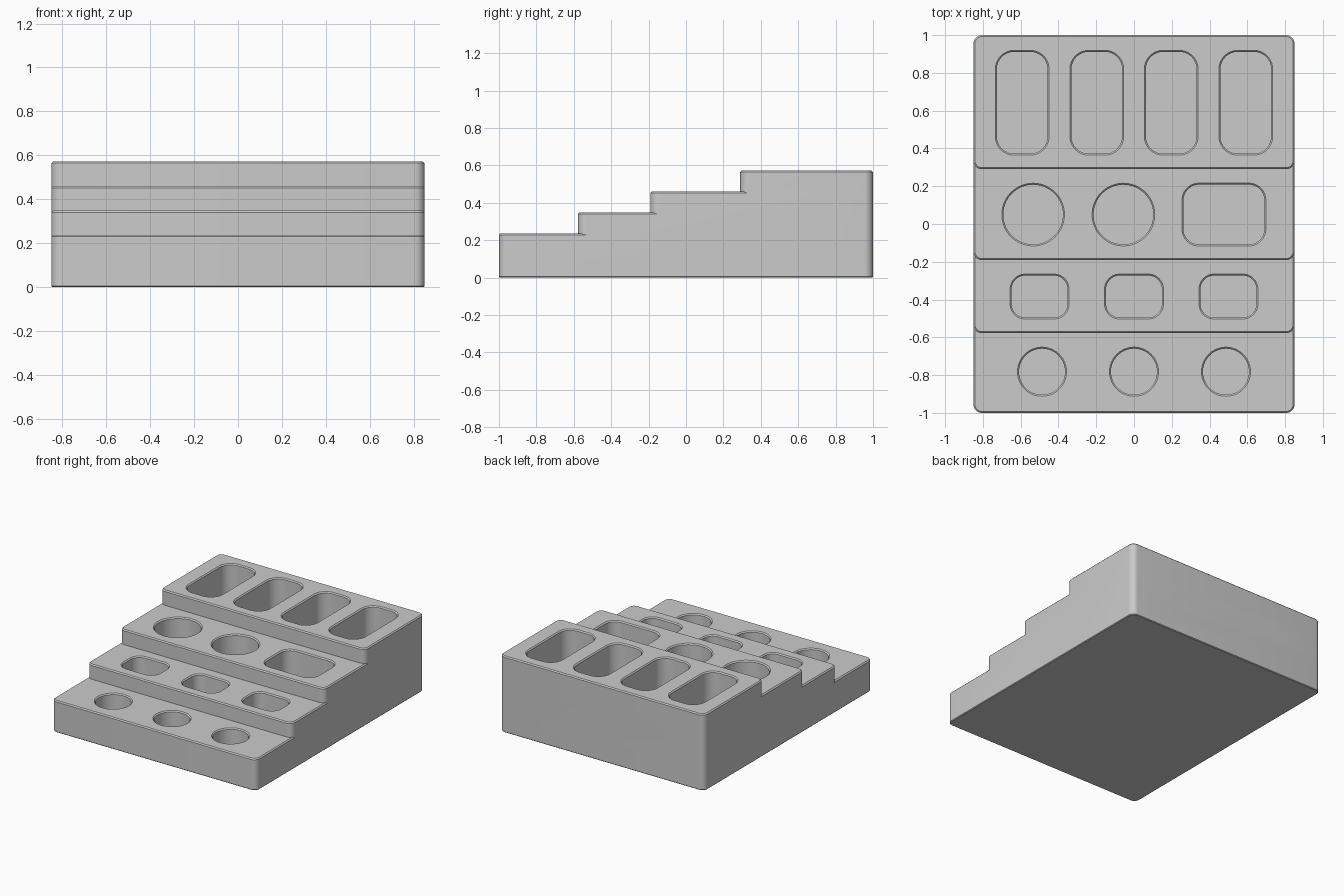
import bpy, bmesh, math

if "Cube" in bpy.data.objects:
    bpy.data.objects.remove(bpy.data.objects["Cube"])

grey = bpy.data.materials.new("plain grey")
grey.diffuse_color = (0.6, 0.6, 0.6, 1)
grey.use_nodes = True
grey.node_tree.nodes["Principled BSDF"].inputs["Base Color"].default_value = grey.diffuse_color

BEVEL = 0.008


def outline(cx, cy, w, h, r, seg):
    """Rounded rectangle; a circle when r is half of both sides."""
    pts = []
    for k, (sx, sy) in enumerate([(1, 1), (-1, 1), (-1, -1), (1, -1)]):
        for i in range(seg + 1):
            a = math.pi / 2 * (k + i / seg)
            pts.append((cx + sx * (w / 2 - r) + r * math.cos(a),
                        cy + sy * (h / 2 - r) + r * math.sin(a)))
    return pts


def add_loft(bm, cx, cy, w, h, r, rings, seg):
    """Closed solid through rings of (z, outward offset)."""
    loops = []
    for z, o in rings:
        pts = outline(cx, cy, w + 2 * o, h + 2 * o, r + o, seg)
        loops.append([bm.verts.new((x, y, z)) for x, y in pts])
    for a, b in zip(loops, loops[1:]):
        for i in range(len(a)):
            j = (i + 1) % len(a)
            bm.faces.new((a[i], a[j], b[j], b[i]))
    bm.faces.new(loops[0][::-1])
    bm.faces.new(loops[-1])


def make_object(name, bm):
    bmesh.ops.remove_doubles(bm, verts=bm.verts, dist=1e-5)
    bmesh.ops.recalc_face_normals(bm, faces=bm.faces)
    mesh = bpy.data.meshes.new(name)
    bm.to_mesh(mesh)
    bm.free()
    mesh.materials.append(grey)
    ob = bpy.data.objects.new(name, mesh)
    bpy.context.collection.objects.link(ob)
    return ob


def combine(target, tool, operation):
    mod = target.modifiers.new(operation.lower(), 'BOOLEAN')
    mod.operation, mod.object, mod.solver = operation, tool, 'EXACT'
    bpy.context.view_layer.objects.active = target
    bpy.ops.object.modifier_apply(modifier=mod.name)
    bpy.data.objects.remove(tool)


# Stepped body: four overlapping blocks sharing the back wall
tiers = [(-1.0, 0.237), (-0.578, 0.348), (-0.191, 0.46), (0.29, 0.572)]
body = None
for front, top in tiers:
    bm = bmesh.new()
    add_loft(bm, 0, (1 + front) / 2, 1.7, 1 - front, 0.045,
             [(0, -0.005), (0.005, 0), (top - BEVEL, 0), (top, -BEVEL)], 8)
    block = make_object("stepped_organizer", bm)
    if body is None:
        body = block
    else:
        combine(body, block, 'UNION')

# Pockets per tier: x, y, width, depth in plan, corner radius
rows = [
    (0.19, [(x, -0.782, 0.26, 0.26, 0.13) for x in (-0.487, 0, 0.487)]),
    (0.24, [(x, -0.384, 0.312, 0.238, 0.08) for x in (-0.5, 0, 0.5)]),
    (0.33, [(-0.534, 0.05, 0.332, 0.332, 0.166),
            (-0.056, 0.05, 0.332, 0.332, 0.166),
            (0.476, 0.05, 0.444, 0.333, 0.09)]),
    (0.44, [(x, 0.642, 0.285, 0.555, 0.1)
            for x in (-0.592, -0.197, 0.197, 0.592)]),
]
bm = bmesh.new()
for (front, top), (deep, pockets) in zip(tiers, rows):
    for p in pockets:
        add_loft(bm, *p, [(top - deep, -BEVEL), (top - BEVEL, -BEVEL),
                          (top + BEVEL, BEVEL)], 16)
cutter = make_object("pocket_cutter", bm)
cutter.hide_render = True
combine(body, cutter, 'DIFFERENCE')

# Smooth rounded walls, crisp edges
body.data.materials.clear()
body.data.materials.append(grey)
bpy.ops.object.select_all(action='DESELECT')
body.select_set(True)
bpy.context.view_layer.objects.active = body
bpy.ops.object.shade_smooth_by_angle(angle=math.radians(30))
